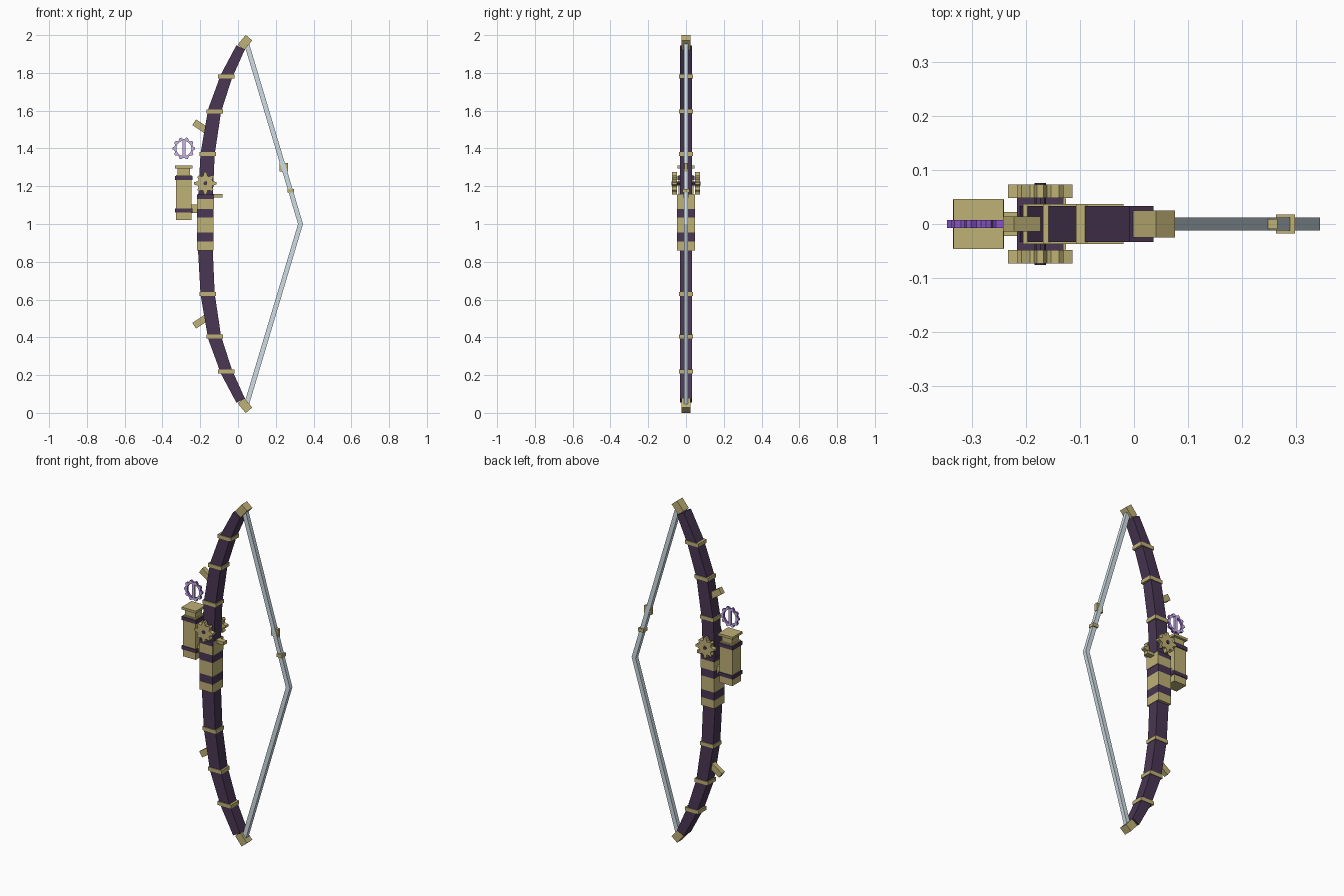
import bpy, bmesh, math
from mathutils import Vector, Matrix

if "Cube" in bpy.data.objects:
    bpy.data.objects.remove(bpy.data.objects["Cube"])


def material(name, rgb):
    m = bpy.data.materials.new(name)
    m.use_nodes = True
    m.diffuse_color = (*rgb, 1)
    m.node_tree.nodes["Principled BSDF"].inputs["Base Color"].default_value = (*rgb, 1)
    return m


GOLD = material("aged brass", (0.52, 0.44, 0.18))
WOOD = material("dark plum wood", (0.067, 0.038, 0.088))
STRING = material("pale steel string", (0.62, 0.72, 0.78))
LILAC = material("pale lilac", (0.64, 0.50, 0.88))
VIOLET = material("violet", (0.25, 0.09, 0.56))


def finish(bm, name, *mats):
    bmesh.ops.recalc_face_normals(bm, faces=bm.faces)
    mesh = bpy.data.meshes.new(name)
    bm.to_mesh(mesh)
    bm.free()
    for m in mats:
        mesh.materials.append(m)
    ob = bpy.data.objects.new(name, mesh)
    bpy.context.collection.objects.link(ob)
    return ob


def add_box(bm, centre, size, turn=0):
    """Box with its size given along x, y, z, turned about the y axis."""
    mat = (Matrix.Translation(centre) @ Matrix.Rotation(turn, 4, 'Y')
           @ Matrix.Diagonal((*size, 1)))
    bmesh.ops.create_cube(bm, size=1, matrix=mat)


def box(name, mat, centre, size, turn=0):
    bm = bmesh.new()
    add_box(bm, centre, size, turn)
    return finish(bm, name, mat)


def sweep(name, mat, path, widths, half_y):
    """Rectangular bar following a path in the xz plane with mitred joints."""
    bm = bmesh.new()
    pts = [Vector(p) for p in path]
    rings = []
    for i, p in enumerate(pts):
        d0 = (p - pts[max(i - 1, 0)]).normalized()
        d1 = (pts[min(i + 1, len(pts) - 1)] - p).normalized()
        d = (d0 + d1).normalized()
        n = Vector((d.y, -d.x)) * widths[i] / 2
        rings.append([bm.verts.new((p.x + s * n.x, y, p.y + s * n.y))
                      for s, y in ((1, -half_y), (1, half_y), (-1, half_y), (-1, -half_y))])
    for a, b in zip(rings, rings[1:]):
        for k in range(4):
            bm.faces.new((a[k], a[(k + 1) % 4], b[(k + 1) % 4], b[k]))
    bm.faces.new(rings[0])
    bm.faces.new(rings[-1])
    return finish(bm, name, mat)


def gear(name, centre, inner, root, tips, depth, teeth, *mats):
    """Toothed flat ring facing along y; tips lists tooth radii used in turn."""
    bm = bmesh.new()
    steps = teeth * 4
    outer = [tips[i // 4 % len(tips)] if i % 4 < 2 else root for i in range(steps)]
    loops = []
    for radii, y in ((outer, -1), (outer, 1), ([inner] * steps, 1), ([inner] * steps, -1)):
        loop = []
        for i, r in enumerate(radii):
            a = math.tau * (i - 0.5) / steps
            loop.append(bm.verts.new((centre[0] + r * math.cos(a), centre[1] + y * depth / 2,
                                      centre[2] + r * math.sin(a))))
        loops.append(loop)
    for k in range(4):
        a, b = loops[k], loops[(k + 1) % 4]
        for i in range(steps):
            j = (i + 1) % steps
            bm.faces.new((a[i], a[j], b[j], b[i]))
    return finish(bm, name, *mats)


# Curved limbs, one bar mirrored about the middle height
half = [(-0.172, 0.15), (-0.161, 0.37), (-0.124, 0.60), (-0.062, 0.78), (0.014, 0.935)]
thick = [0.078, 0.075, 0.070, 0.062, 0.050]
path = [(x, 1 - h) for x, h in reversed(half)] + [(x, 1 + h) for x, h in half]
sweep("bow_limbs", WOOD, path, thick[::-1] + thick, 0.033)

# Bowstring with its two small fittings
sweep("bowstring", STRING, [(0.047, 0.05), (0.331, 1.0), (0.047, 1.95)], [0.026] * 3, 0.0118)
box("string_sight", GOLD, (0.243, 0, 1.30), (0.044, 0.018, 0.046))
box("string_nock", GOLD, (0.280, 0, 1.176), (0.035, 0.036, 0.02))

# Fittings repeated on the upper and lower limbs
for side, s in (("upper", 1), ("lower", -1)):
    box(side + "_tip", GOLD, (0.037, 0, 1 + s * 0.961), (0.045, 0.05, 0.066),
        s * math.radians(40))
    for i, (x, h) in enumerate(((-0.161, 0.37), (-0.124, 0.596), (-0.063, 0.781))):
        box(f"{side}_band_{i + 1}", GOLD, (x, 0, 1 + s * h), (0.088, 0.074, 0.021))
    box(side + "_spur", GOLD, (-0.198, 0, 1 + s * 0.516), (0.082, 0.028, 0.036),
        s * math.radians(34))

# Grip stacked from brass and plum blocks
levels = [0.86, 0.908, 0.955, 1.035, 1.08, 1.132, 1.156]
for i, (a, b) in enumerate(zip(levels, levels[1:])):
    box(f"grip_block_{i + 1}", WOOD if i % 2 else GOLD,
        (-0.173, 0, (a + b) / 2), (0.086, 0.096, b - a))
box("grip_rear_plate", GOLD, (-0.129, 0, 1.118), (0.006, 0.094, 0.076))
box("arrow_rest", GOLD, (-0.108, 0, 1.149), (0.052, 0.03, 0.018))

# Cog on each flank with a shared axle
for side, y in (("back", 0.0605), ("front", -0.0605)):
    gear(side + "_cog", (-0.173, y, 1.215), 0.010, 0.041, (0.060, 0.055), 0.025, 8, GOLD)
bm = bmesh.new()
bmesh.ops.create_cone(bm, cap_ends=True, segments=8, radius1=0.0105, radius2=0.0105, depth=0.152,
                      matrix=Matrix.Translation((-0.173, 0, 1.215)) @ Matrix.Rotation(math.pi / 2, 4, 'X'))
finish(bm, "cog_axle", WOOD)

# Square canister on a bracket
cx = -0.287
box("canister_body", GOLD, (cx, 0, 1.14), (0.082, 0.08, 0.24))
for name, z in (("lower", 1.072), ("upper", 1.243)):
    box(f"canister_{name}_strap", WOOD, (cx, 0, z), (0.094, 0.09, 0.021))
box("canister_neck", GOLD, (cx, 0, 1.278), (0.066, 0.064, 0.04))
box("canister_cap", GOLD, (cx, 0, 1.302), (0.092, 0.092, 0.014))
box("canister_bracket", GOLD, (-0.225, 0, 1.08), (0.05, 0.044, 0.045))

# Floating toothed ring: lilac faces, violet rims, and an upright needle
ring = gear("floating_ring", (cx, 0, 1.40), 0.040, 0.050, (0.059,), 0.014, 10, LILAC, VIOLET)
for f in ring.data.polygons:
    f.material_index = 0 if abs(f.normal.y) > 0.5 else 1
box("ring_needle", LILAC, (cx, 0, 1.40), (0.016, 0.012, 0.096))
